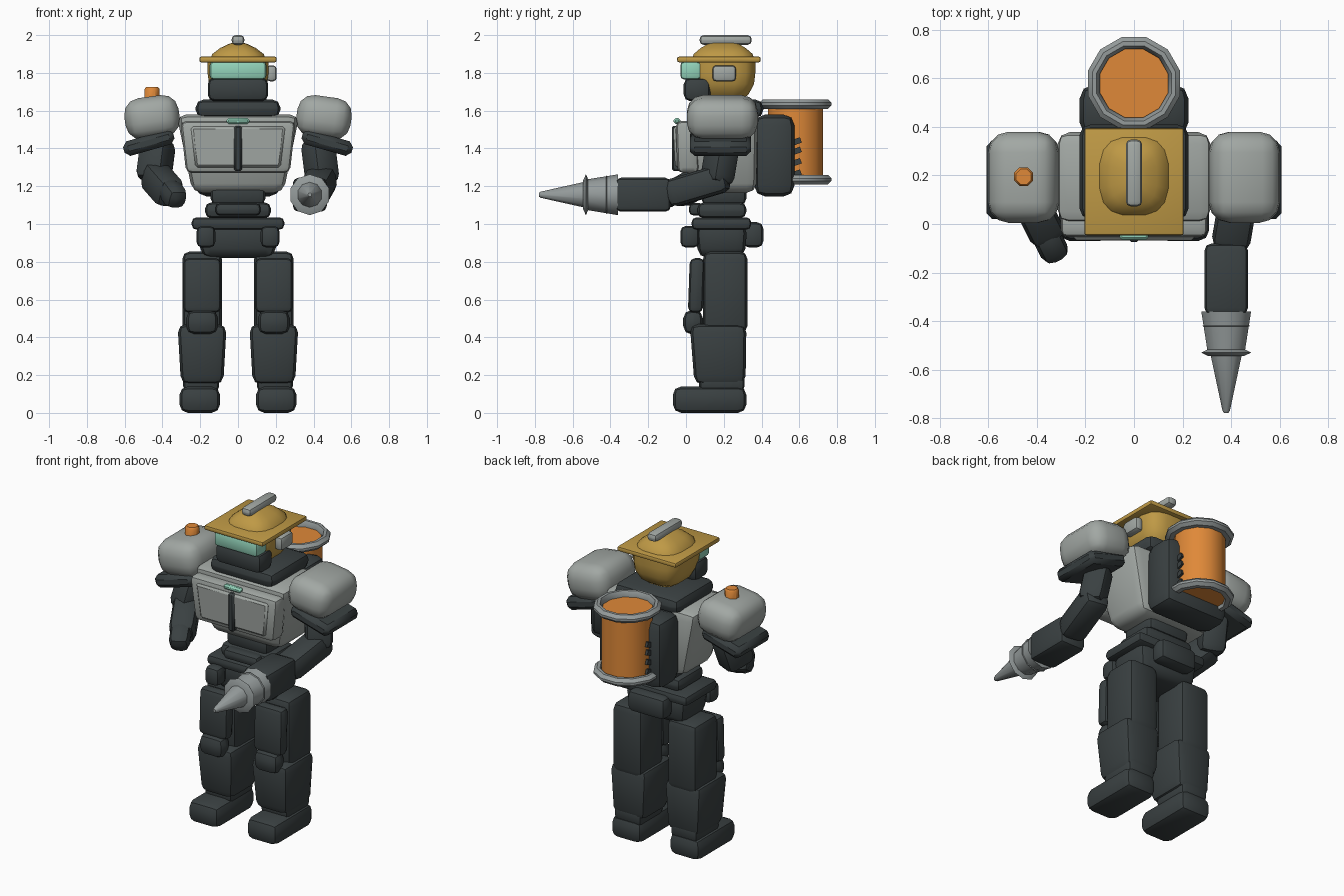
import bpy, bmesh, math
from mathutils import Vector, Matrix

if "Cube" in bpy.data.objects:
    bpy.data.objects.remove(bpy.data.objects["Cube"])


def material(name, rgb):
    m = bpy.data.materials.new(name)
    m.diffuse_color = (*rgb, 1)
    m.use_nodes = True
    m.node_tree.nodes["Principled BSDF"].inputs["Base Color"].default_value = m.diffuse_color
    return m


DARK = material("charcoal", (0.042, 0.052, 0.054))
GREY = material("light grey", (0.36, 0.39, 0.37))
STEEL = material("steel", (0.30, 0.33, 0.33))
GOLD = material("gold", (0.52, 0.32, 0.06))
ORANGE = material("orange", (0.74, 0.25, 0.04))
TEAL = material("teal", (0.29, 0.65, 0.49))


def finish(name, bm, mat, loc=(0, 0, 0), rot=(0, 0, 0)):
    bmesh.ops.recalc_face_normals(bm, faces=bm.faces)
    me = bpy.data.meshes.new(name)
    bm.to_mesh(me)
    bm.free()
    me.materials.append(mat)
    ob = bpy.data.objects.new(name, me)
    ob.location = loc
    ob.rotation_euler = rot
    bpy.context.collection.objects.link(ob)
    return ob


def block(name, x, y, z, mat, bevel=0.03, seg=2, rot=(0, 0, 0), low=(1, 1), shift=0):
    """Bevelled box from (min, max) ranges; low scales the bottom, shift moves it in y."""
    lo, hi = Vector((x[0], y[0], z[0])), Vector((x[1], y[1], z[1]))
    size = hi - lo
    bm = bmesh.new()
    bmesh.ops.create_cube(bm, size=1)
    for v in bm.verts:
        bottom = v.co.z < 0
        v.co = Vector((v.co.x * size.x, v.co.y * size.y, v.co.z * size.z))
        if bottom:
            v.co.x *= low[0]
            v.co.y = v.co.y * low[1] + shift
    if bevel:
        bmesh.ops.bevel(bm, geom=bm.edges[:], offset=min(bevel, min(size) * 0.45),
                        segments=seg, profile=0.5, affect='EDGES')
    return finish(name, bm, mat, (lo + hi) / 2, rot)


def limb(name, a, b, w, d, mat, bevel=0.045):
    """Bevelled box running from point a to point b."""
    a, b = Vector(a), Vector(b)
    h = (b - a).length
    q = (b - a).to_track_quat('Z', 'Y')
    ob = block(name, (-w / 2, w / 2), (-d / 2, d / 2), (-h / 2, h / 2), mat, bevel)
    ob.location = (a + b) / 2
    ob.rotation_euler = q.to_euler()
    return ob


def loft(name, rings, mat, loc=(0, 0, 0), rot=(0, 0, 0), n=12, power=1.0, closed=False):
    """Skin stacked rings (height, rx, ry); closed joins last ring to first."""
    bm = bmesh.new()
    loops = []
    for h, rx, ry in rings:
        loop = []
        for i in range(n):
            t = 2 * math.pi * (i + 0.5) / n
            c, s = math.cos(t), math.sin(t)
            loop.append(bm.verts.new((rx * math.copysign(abs(c) ** power, c),
                                      ry * math.copysign(abs(s) ** power, s), h)))
        loops.append(loop)
    pairs = list(zip(loops, loops[1:])) + ([(loops[-1], loops[0])] if closed else [])
    for p, q in pairs:
        for i in range(n):
            j = (i + 1) % n
            bm.faces.new((p[i], p[j], q[j], q[i]))
    if not closed:
        bm.faces.new(loops[0])
        bm.faces.new(loops[-1])
    return finish(name, bm, mat, loc, rot)


def sym(s, a, b):
    return (a, b) if s > 0 else (-b, -a)


# Legs, shoulders and other mirrored parts
for s, side in ((-1, "right"), (1, "left")):
    block(side + "_foot", sym(s, .095, .31), (-.07, .32), (0, .14), DARK, .045)
    block(side + "_ankle", sym(s, .10, .29), (.07, .31), (.11, .22), DARK, .03)
    block(side + "_shin", sym(s, .06, .32), (.02, .32), (.15, .47), DARK, .045, low=(.86, .9), shift=.01)
    block(side + "_thigh", sym(s, .085, .295), (.09, .325), (.42, .855), DARK, .04)
    block(side + "_thigh_plate", sym(s, .09, .29), (.02, .10), (.53, .82), DARK, .03, shift=-.01)
    block(side + "_knee", sym(s, .105, .275), (-.015, .09), (.415, .545), DARK, .045)
    block(side + "_pouch", sym(s, .12, .22), (-.03, .07), (.875, .99), DARK, .03)
    tilt = (0, s * math.radians(8), 0)
    block(side + "_shoulder", sym(s, .31, .60), (.005, .38), (1.455, 1.675), GREY, .085, 3, tilt)
    block(side + "_shoulder_skirt", sym(s, .335, .61), (.02, .345), (1.39, 1.47), DARK, .025, 1,
          (0, s * math.radians(16), 0))
    # Clips that hold the canister
    for z in (1.25, 1.31, 1.37, 1.42):
        block(side + "_canister_clip", sym(s, .11, .16), (.55, .61), (z, z + .03), DARK, 0,
              rot=(math.radians(20), 0, 0))

# Hips and waist
block("pelvis", (-.215, .215), (.05, .325), (.82, 1.0), DARK, .05, low=(.9, .9))
block("belt", (-.245, .245), (.03, .345), (.97, 1.035), DARK, .025)
block("rear_pouch", (-.13, .13), (.30, .41), (.875, 1.01), DARK, .035)
block("lower_waist", (-.175, .175), (.06, .32), (1.03, 1.115), DARK, .035)
block("waist_front_plate", (-.12, .12), (.015, .10), (1.045, 1.11), DARK, .025)
block("upper_waist", (-.145, .145), (.08, .32), (1.10, 1.22), DARK, .035)

# Torso
block("torso", (-.325, .325), (.0, .38), (1.165, 1.58), GREY, .05, 2, low=(.74, .80), shift=.03)
block("chest_plate", (-.305, .305), (-.055, .06), (1.27, 1.545), GREY, .03, 2, low=(.9, 1), shift=.01)
block("chest_panel", (-.25, .25), (-.068, -.04), (1.30, 1.515), GREY, .012, 1, low=(.9, 1), shift=.01)
block("chest_strip", (-.02, .02), (-.075, -.03), (1.28, 1.52), DARK, .01, 1)
block("chest_lamp", (-.06, .06), (-.065, -.03), (1.53, 1.56), TEAL, .01, 1)
block("collar", (-.225, .225), (.02, .41), (1.56, 1.66), DARK, .045)
block("backpack", (-.225, .225), (.36, .575), (1.145, 1.58), DARK, .06)

# Canister with rims
AXIS = (0, .58, 0)
loft("canister", [(1.23, .15, .15), (1.625, .15, .15)], ORANGE, AXIS)
for z, name in ((1.61, "canister_top_rim"), (1.21, "canister_bottom_rim")):
    profile = [(0, .15), (0, .178), (.018, .197), (.032, .197), (.05, .178), (.05, .16), (.025, .146)]
    loft(name, [(z + h, r, r) for h, r in profile], STEEL, AXIS, closed=True)

# Shoulder cap
loft("shoulder_cap", [(1.64, .042, .042), (1.715, .042, .042), (1.726, .034, .034)],
     ORANGE, (-.455, .195, 0), n=8)

# Right arm, bent with a fist
limb("right_upper_arm", (-.42, .20, 1.45), (-.45, .13, 1.22), .16, .19, DARK)
limb("right_forearm", (-.455, .15, 1.27), (-.35, -.06, 1.15), .15, .16, DARK)
limb("right_fist", (-.375, -.02, 1.20), (-.315, -.14, 1.12), .12, .12, DARK)

# Left arm, reaching forward with a drill
limb("left_upper_arm", (.42, .20, 1.45), (.45, .16, 1.21), .16, .15, DARK)
limb("left_elbow", (.45, .22, 1.25), (.395, -.10, 1.155), .16, .15, DARK)
limb("left_forearm", (.38, -.08, 1.155), (.38, -.375, 1.155), .18, .18, DARK, .03)
DRILL = dict(loc=(.38, 0, 1.155), rot=(math.pi / 2, 0, 0), n=10)
loft("drill_base", [(.36, .108, .108), (.53, .08, .08)], STEEL, **DRILL)
loft("drill_bit", [(.52, .072, .072), (.77, .016, .016), (.778, .01, .01)], STEEL, **DRILL)
for h, r in ((.42, .104), (.53, .108)):
    loft("drill_ring", [(h - .014, r - .03, r - .03), (h, r, r), (h + .014, r - .03, r - .03)],
         STEEL, **DRILL)

# Head and helmet
HEAD = (0, .197, 0)
loft("head", [(1.66, .09, .10), (1.685, .125, .135), (1.74, .155, .165), (1.80, .163, .172),
              (1.87, .163, .172)], GOLD, HEAD, n=16, power=.6)
loft("helmet_dome", [(1.87, .15, .168), (1.90, .138, .158), (1.932, .095, .12),
                     (1.955, .045, .08), (1.962, .02, .05)], GOLD, HEAD, n=16, power=.7)
block("helmet_brim", (-.205, .205), (-.047, .395), (1.856, 1.886), GOLD, .01)
block("helmet_crest", (-.034, .034), (.072, .348), (1.948, 2.0), GREY, .022)
block("jaw", (-.16, .16), (-.012, .13), (1.65, 1.775), DARK, .035)
block("visor", (-.15, .15), (-.03, .08), (1.765, 1.86), TEAL, .02)
block("ear_unit", (.15, .205), (.14, .265), (1.755, 1.84), GREY, .02)

# Smooth shading with crisp edges kept
for ob in bpy.data.objects:
    ob.select_set(True)
bpy.context.view_layer.objects.active = bpy.data.objects["torso"]
bpy.ops.object.shade_smooth_by_angle(angle=math.radians(42))
